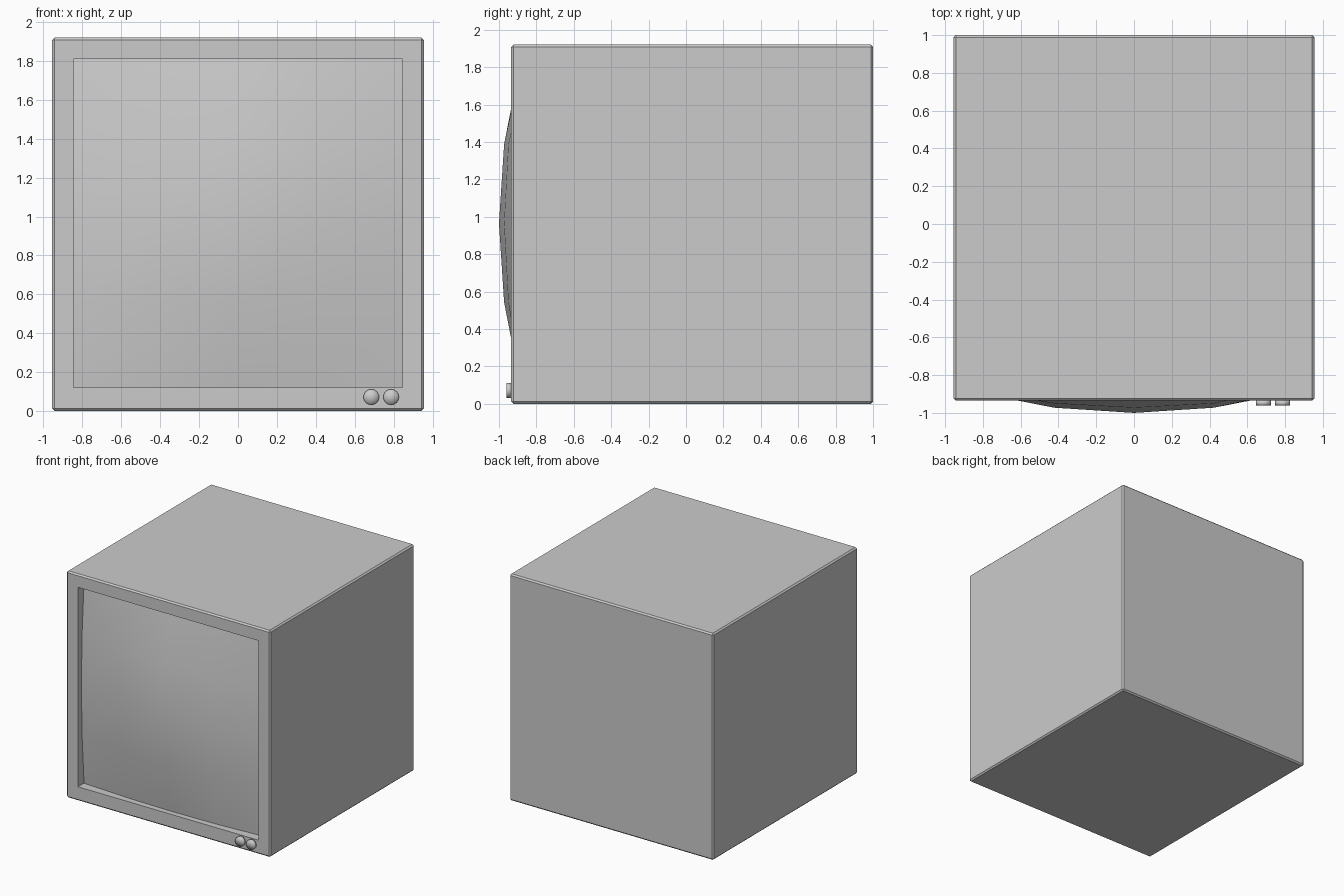
import bpy, bmesh, math
from mathutils import Matrix

if "Cube" in bpy.data.objects:
    bpy.data.objects.remove(bpy.data.objects["Cube"])

FRONT, MID_Z, HALF = -0.935, 0.965, 0.845   # front plane, screen centre and half size


def add_object(name, bm):
    bmesh.ops.recalc_face_normals(bm, faces=bm.faces)
    mesh = bpy.data.meshes.new(name)
    bm.to_mesh(mesh)
    bm.free()
    obj = bpy.data.objects.new(name, mesh)
    bpy.context.collection.objects.link(obj)
    return obj


# Cabinet: bevelled box with a square opening in the front
bm = bmesh.new()
bmesh.ops.create_cube(bm, size=1)
for v in bm.verts:
    v.co = (v.co.x * 1.91, 0.0325 + v.co.y * 1.935, 0.96 + v.co.z * 1.92)
bmesh.ops.bevel(bm, geom=bm.edges[:], offset=0.012, segments=1, affect='EDGES')
front = min(bm.faces, key=lambda f: f.calc_center_median().y)
bmesh.ops.inset_region(bm, faces=[front], thickness=0.1)
for v in front.verts:
    v.co.x = math.copysign(HALF, v.co.x)
    v.co.z = MID_Z + math.copysign(HALF, v.co.z - MID_Z)
bmesh.ops.delete(bm, geom=[front], context='FACES_ONLY')
add_object("cabinet", bm)

# Screen: bulging patch
bm = bmesh.new()
bmesh.ops.create_grid(bm, x_segments=4, y_segments=4, size=1)
for v in bm.verts:
    u, w = v.co.x, v.co.y
    fu, fw = 1 - u * u, 1 - w * w
    v.co = (u * HALF, -0.855 - 0.035 * (fu + fw) - 0.075 * fu * fw, MID_Z + w * HALF)
for f in bm.faces:
    f.smooth = True

# Recess walls: screen rim pulled out to the cabinet front
rim = [e for e in bm.edges if e.is_boundary]
for e in rim:
    e.smooth = False
wall = bmesh.ops.extrude_edge_only(bm, edges=rim)["geom"]
for g in wall:
    if isinstance(g, bmesh.types.BMVert):
        g.co.y = FRONT
    elif isinstance(g, bmesh.types.BMFace):
        g.smooth = False
screen = add_object("screen", bm)
# the bulge must face the viewer
if min(screen.data.polygons, key=lambda p: p.center.y).normal.y > 0:
    screen.data.flip_normals()

# Knobs: two short round buttons with soft shading
for i, x in enumerate((0.685, 0.787)):
    bm = bmesh.new()
    bmesh.ops.create_cone(bm, cap_ends=True, cap_tris=True, segments=24,
                          radius1=0.04, radius2=0.04, depth=0.025,
                          matrix=Matrix.Translation((x, FRONT - 0.0125, 0.072))
                          @ Matrix.Rotation(math.pi / 2, 4, 'X'))
    for f in bm.faces:
        f.smooth = True
    add_object(f"knob_{i + 1}", bm)
